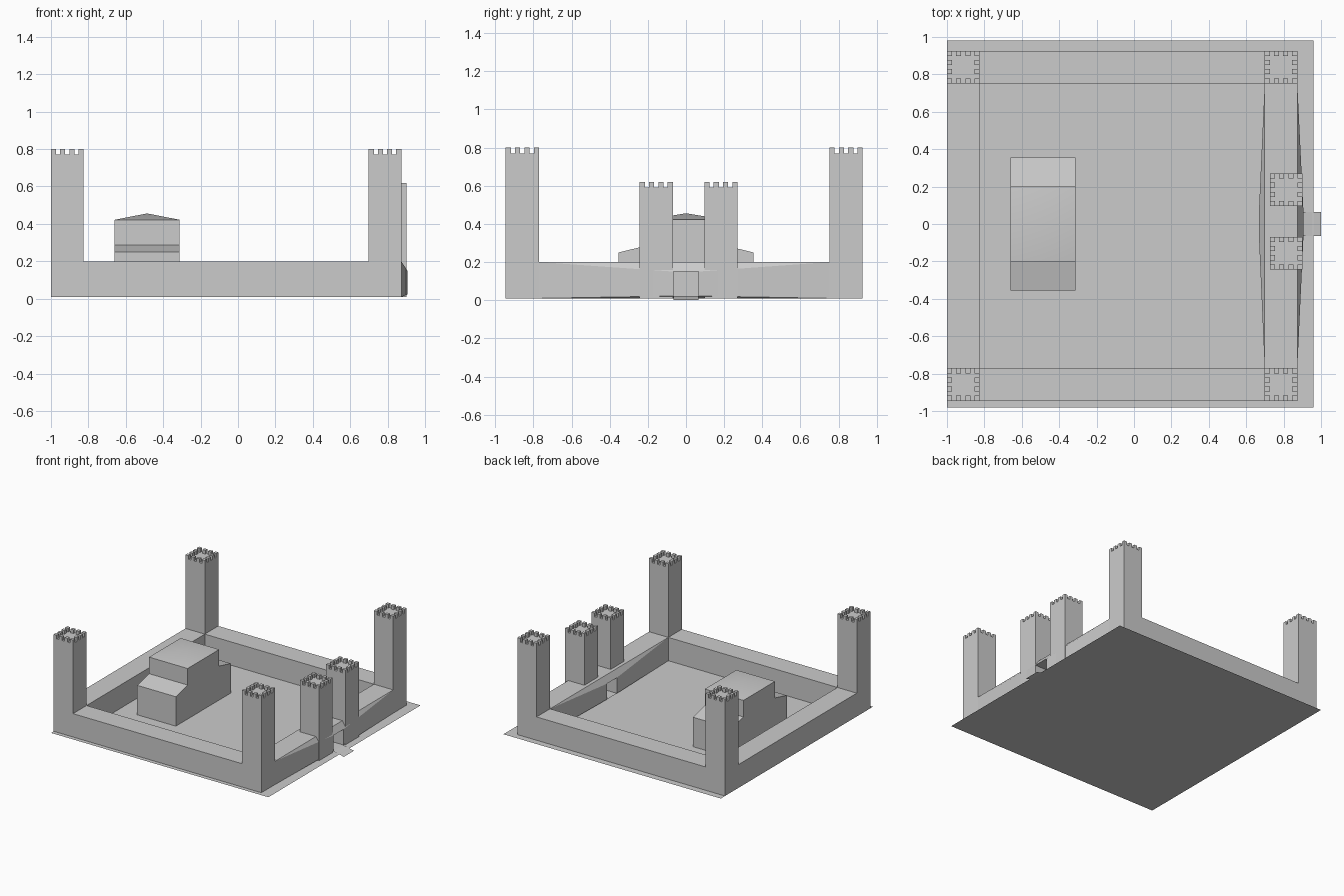
import bpy, bmesh

if "Cube" in bpy.data.objects:
    bpy.data.objects.remove(bpy.data.objects["Cube"])

BASE = 0.01


def make(name, verts, faces, smooth=False, fix=True):
    me = bpy.data.meshes.new(name)
    me.from_pydata(verts, [], faces)
    if fix:
        bm = bmesh.new()
        bm.from_mesh(me)
        bmesh.ops.recalc_face_normals(bm, faces=bm.faces)
        bm.to_mesh(me)
        bm.free()
    ob = bpy.data.objects.new(name, me)
    bpy.context.collection.objects.link(ob)
    if smooth:
        bpy.ops.object.select_all(action='DESELECT')
        ob.select_set(True)
        bpy.context.view_layer.objects.active = ob
        bpy.ops.object.shade_smooth_by_angle()
    return ob


def box_data(x0, x1, y0, y1, z0, z1):
    v = [(x, y, z) for z in (z0, z1) for x, y in ((x0, y0), (x1, y0), (x1, y1), (x0, y1))]
    f = [(3, 2, 1, 0), (4, 5, 6, 7), (0, 1, 5, 4), (1, 2, 6, 5), (2, 3, 7, 6), (3, 0, 4, 7)]
    return v, f


def box(name, *dims, skip=()):
    v, f = box_data(*dims)
    return make(name, v, [q for i, q in enumerate(f) if i not in skip])


def tower(name, x0, y0, top, w=0.174, tooth=0.027, h=0.03):
    # square shaft with twelve merlons round the rim
    verts, faces = [], []
    step = (w - tooth) / 3
    parts = [(x0, x0 + w, y0, y0 + w, BASE, top - h)]
    for i in range(4):
        for j in range(4):
            if i in (0, 3) or j in (0, 3):
                x, y = x0 + i * step, y0 + j * step
                parts.append((x, x + tooth, y, y + tooth, top - h, top))
    for n, p in enumerate(parts):
        v, f = box_data(*p)
        if n:
            f = f[1:]
        faces += [tuple(i + len(verts) for i in q) for q in f]
        verts += v
    make(name, verts, faces, fix=False)


# ground
make("ground", [(-1, -0.98, BASE), (0.96, -0.98, BASE), (0.96, 0.98, BASE), (-1, 0.98, BASE)],
     [(0, 1, 2, 3)], fix=False)

# towers
for side, y in (("left", -0.945), ("right", 0.752)):
    tower("back_tower_" + side, -1.0, y, 0.80)
    tower("corner_tower_" + side, 0.699, y, 0.80)
for side, y in (("left", -0.243), ("right", 0.096)):
    tower("gate_tower_" + side, 0.727, y, 0.62)

# plain walls between the towers, open where they meet them
box("side_wall_left", -0.826, 0.699, -0.945, -0.771, BASE, 0.2, skip=(3, 5))
box("side_wall_right", -0.826, 0.699, 0.752, 0.926, BASE, 0.2, skip=(3, 5))
box("rear_wall", -1.0, -0.826, -0.771, 0.752, BASE, 0.2, skip=(2, 4))

# gate wall: both faces bulge out to the rim of the gateway
verts = []
for x_edge, x_gate in ((0.873, 0.906), (0.699, 0.668)):
    verts += [(x_edge, y, z) for y, z in ((-0.771, BASE), (0.752, BASE), (0.752, 0.2), (-0.771, 0.2))]
    verts += [(x_gate, y, z) for y, z in ((-0.065, 0.022), (0.065, 0.022), (0.065, 0.15), (-0.065, 0.15))]
faces = []
for i in range(4):
    j = (i + 1) % 4
    faces += [(i, j, 4 + j, 4 + i), (8 + j, 8 + i, 12 + i, 12 + j), (4 + i, 4 + j, 12 + j, 12 + i)]
faces += [(3, 2, 10, 11), (0, 1, 9, 8)]
make("gate_wall", verts, faces, smooth=True)

# drawbridge
make("drawbridge", [(0.9, -0.065, 0.022), (1, -0.065, 0), (1, 0.065, 0), (0.9, 0.065, 0.022)],
     [(0, 1, 2, 3)], fix=False)

# keep: stepped profile extruded along x, with a low pyramid roof
half = [(0.355, BASE), (0.355, 0.25), (0.203, 0.287), (0.203, 0.422)]
prof = [(-y, z) for y, z in half] + [(y, z) for y, z in reversed(half)]
verts = [(x, y, z) for x in (-0.66, -0.312) for y, z in prof] + [(-0.486, 0, 0.456)]
faces = [tuple(range(8)), tuple(range(8, 16))]
faces += [(i, (i + 1) % 8, (i + 1) % 8 + 8, i + 8) for i in range(8) if i != 3]
faces += [(3, 4, 16), (4, 12, 16), (12, 11, 16), (11, 3, 16)]
make("keep", verts, faces, smooth=True)
